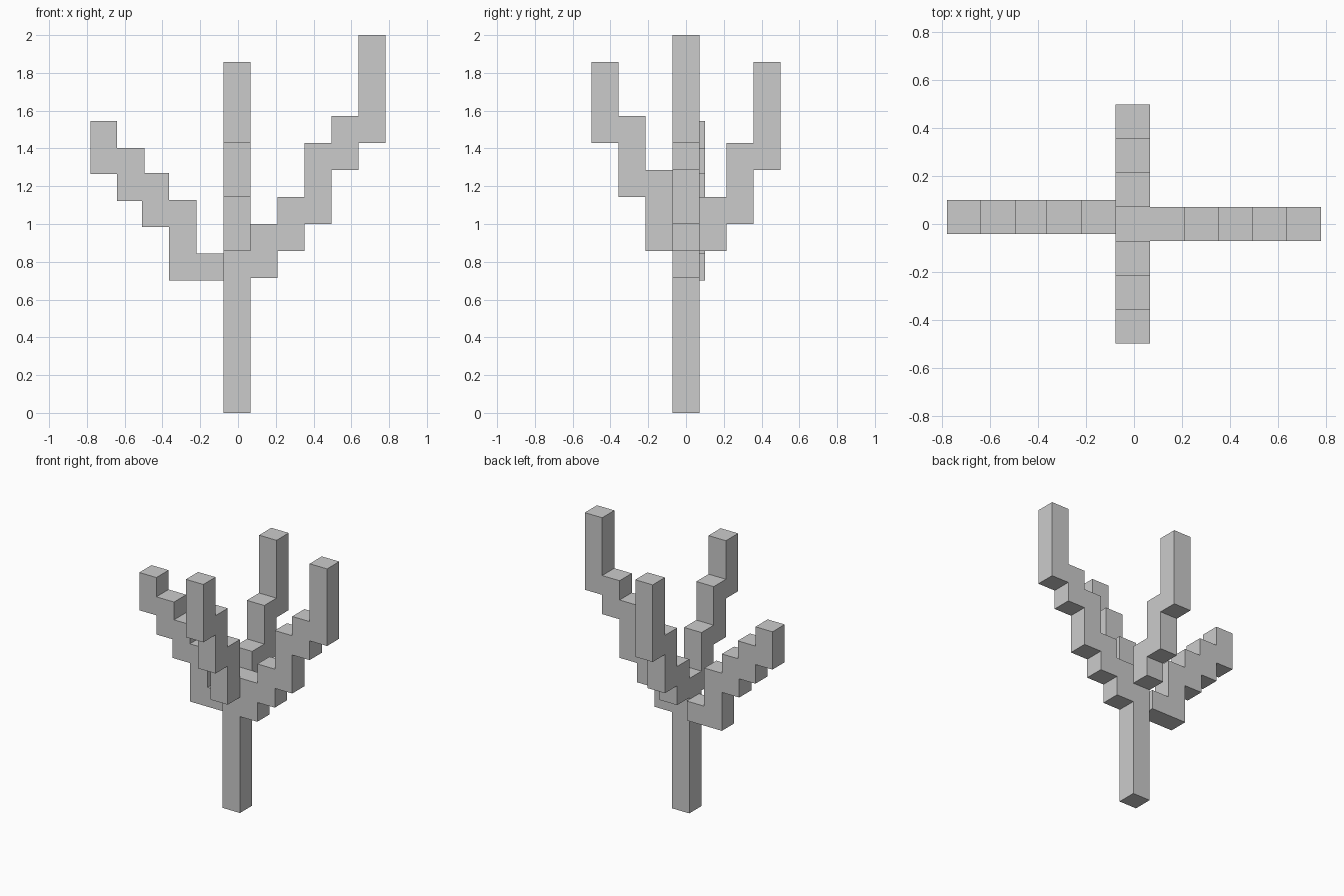
import bpy, bmesh
from mathutils import Vector

if "Cube" in bpy.data.objects:
    bpy.data.objects.remove(bpy.data.objects["Cube"])

U = 2 / 14          # block size
X0 = -0.077         # left face of the trunk
X1 = X0 + U         # right face of the trunk
H = U / 2


def stair(name, columns, along, across, offset):
    """Extrude a stepped outline; columns are (start, end, bottom, top) going outward."""
    bottom, top = [], []
    for i, (a0, a1, z0, z1) in enumerate(columns):
        inner = a0 if i == 0 else columns[i - 1][1]
        outer = a1 if i == len(columns) - 1 else columns[i + 1][0]
        bottom += [(inner, z0), (a1, z0)]
        top += [(a0, z1), (outer, z1)]
    outline = []
    for p in bottom + top[::-1]:
        if not outline or p != outline[-1]:
            outline.append(p)

    along, across = Vector(along), Vector(across)
    bm = bmesh.new()
    face = bm.faces.new([bm.verts.new(along * a + across * offset + Vector((0, 0, z)))
                         for a, z in outline])
    ext = bmesh.ops.extrude_face_region(bm, geom=[face])
    moved = [g for g in ext["geom"] if isinstance(g, bmesh.types.BMVert)]
    bmesh.ops.translate(bm, verts=moved, vec=across * U)
    bmesh.ops.recalc_face_normals(bm, faces=bm.faces)
    mesh = bpy.data.meshes.new(name)
    bm.to_mesh(mesh)
    bm.free()
    obj = bpy.data.objects.new(name, mesh)
    bpy.context.collection.objects.link(obj)
    return obj


def steps(start, spans):
    """One block-wide column per (bottom, top) span, counted in blocks."""
    return [(start + i * U, start + (i + 1) * U, b * U, t * U)
            for i, (b, t) in enumerate(spans)]


# Trunk running into the tall right branch
stair("trunk_and_right_branch",
      [(X0, X1, 0, 7 * U)] + steps(X1, [(5, 7), (6, 8), (7, 10), (9, 11), (10, 14)]),
      (1, 0, 0), (0, 1, 0), -H)

# Front and back branches
stair("front_branch", steps(H, [(6, 9), (8, 11), (10, 13)]), (0, -1, 0), (1, 0, 0), X0)
stair("back_branch", steps(H, [(6, 8), (7, 10), (9, 13)]), (0, 1, 0), (1, 0, 0), X0)

# Low left branch, set slightly toward the back
stair("left_branch",
      [(0.077, 0.22, 0.70, 0.844), (0.22, 0.365, 0.70, 1.127),
       (0.365, 0.507, 0.985, 1.27), (0.495, 0.64, 1.123, 1.402),
       (0.64, 0.78, 1.265, 1.545)],
      (-1, 0, 0), (0, 1, 0), -0.042)
